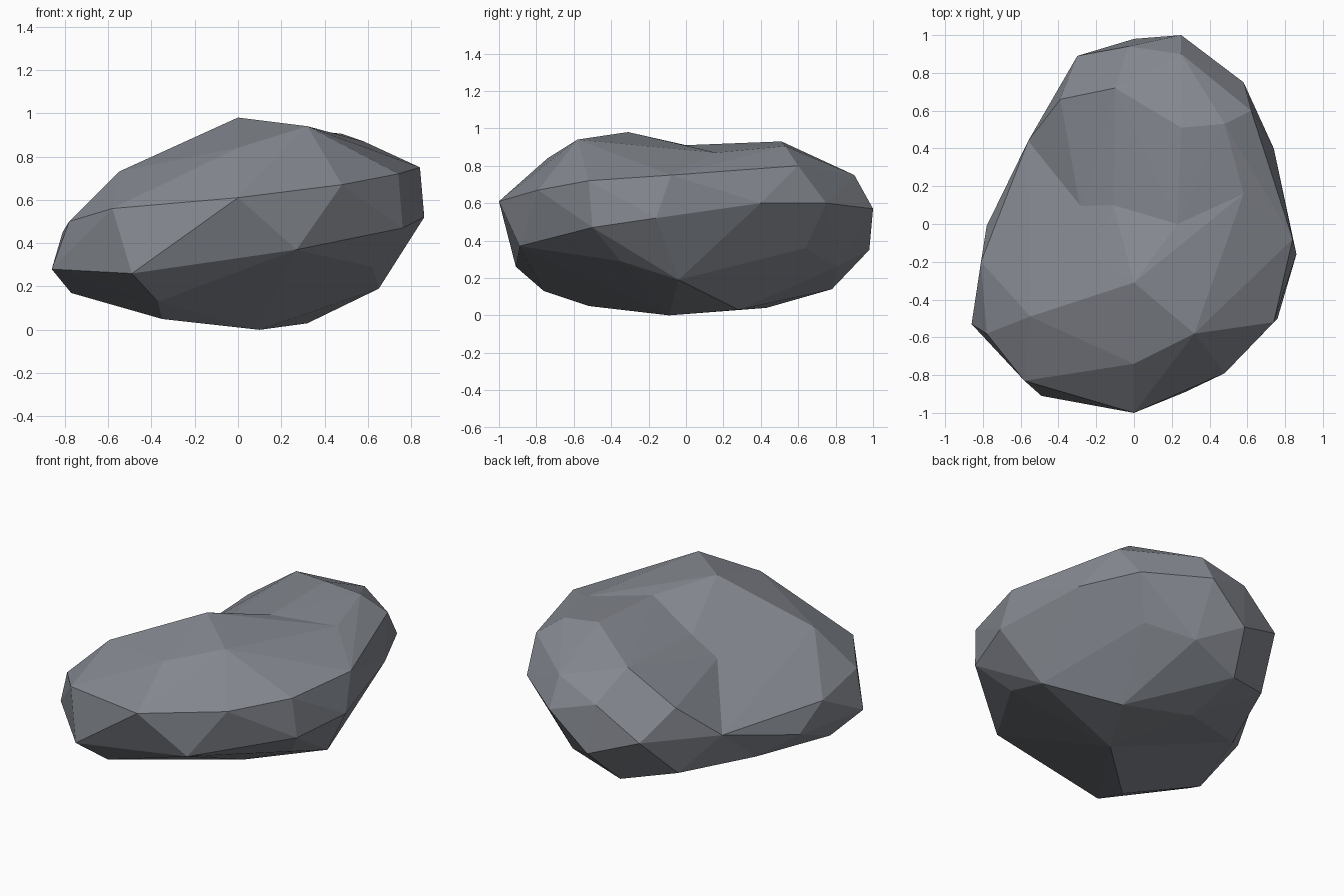
import bpy
import bmesh

# One flat stone colour
stone = bpy.data.materials.new("slate_grey")
stone.diffuse_color = (0.23, 0.245, 0.275, 1.0)

# Corners on the seam, used by both lobes
seam = [(0.23, 0.0, 0.91), (0.58, 0.16, 0.87), (0.84, -0.08, 0.75), (0.86, -0.16, 0.52),
        (0.74, 0.40, 0.60), (0.65, -0.04, 0.19), (0.10, -0.09, 0.0), (0.32, 0.28, 0.03),
        (-0.60, 0.16, 0.18), (-0.56, 0.44, 0.41), (-0.28, 0.06, 0.69), (-0.11, 0.10, 0.79)]

# Large front lobe: crown, shoulders, rim, underside
front = [(0.0, -0.31, 0.98), (0.32, -0.58, 0.94), (0.0, -0.74, 0.84), (-0.20, -0.18, 0.83),
         (-0.55, -0.49, 0.73), (0.74, -0.52, 0.72), (0.48, -0.79, 0.67), (0.0, -1.0, 0.61),
         (-0.58, -0.83, 0.56), (-0.78, -0.58, 0.50), (-0.81, -0.20, 0.45), (-0.62, 0.08, 0.46),
         (-0.78, -0.01, 0.30), (-0.86, -0.53, 0.28), (-0.77, -0.33, 0.17), (-0.49, -0.91, 0.26),
         (0.27, -0.89, 0.37), (0.76, -0.50, 0.47), (0.62, -0.35, 0.29), (-0.37, -0.76, 0.13),
         (-0.35, -0.52, 0.05)]

# Smaller back lobe: crown, rim, underside
back = [(0.25, 0.51, 0.93), (0.48, 0.53, 0.905), (0.62, 0.60, 0.80), (-0.10, 0.72, 0.82),
        (0.25, 0.90, 0.75), (-0.03, 0.94, 0.65), (0.58, 0.75, 0.60), (0.25, 1.0, 0.57),
        (-0.39, 0.66, 0.62), (-0.30, 0.89, 0.46), (0.0, 0.98, 0.35), (0.46, 0.64, 0.36),
        (0.22, 0.81, 0.26), (-0.40, 0.65, 0.21), (-0.09, 0.78, 0.14), (-0.07, 0.43, 0.04)]


def hull(name, points):
    """Faceted convex lump around the given corners."""
    bm = bmesh.new()
    for p in points:
        bm.verts.new(p)
    res = bmesh.ops.convex_hull(bm, input=bm.verts[:])
    spare = {v for v in res["geom_interior"] + res["geom_unused"]
             if isinstance(v, bmesh.types.BMVert)}
    bmesh.ops.delete(bm, geom=list(spare), context="VERTS")
    bmesh.ops.recalc_face_normals(bm, faces=bm.faces[:])
    mesh = bpy.data.meshes.new(name)
    bm.to_mesh(mesh)
    bm.free()
    mesh.materials.append(stone)
    obj = bpy.data.objects.new(name, mesh)
    bpy.context.collection.objects.link(obj)
    return obj


# Merge the lobes into one boulder with a groove between them
boulder = hull("boulder", front + seam)
lobe = hull("back_lobe", back + seam)
union = boulder.modifiers.new("merge", "BOOLEAN")
union.operation = "UNION"
union.solver = "EXACT"
union.object = lobe
bpy.context.view_layer.objects.active = boulder
bpy.ops.object.modifier_apply(modifier=union.name)
bpy.data.objects.remove(lobe)
